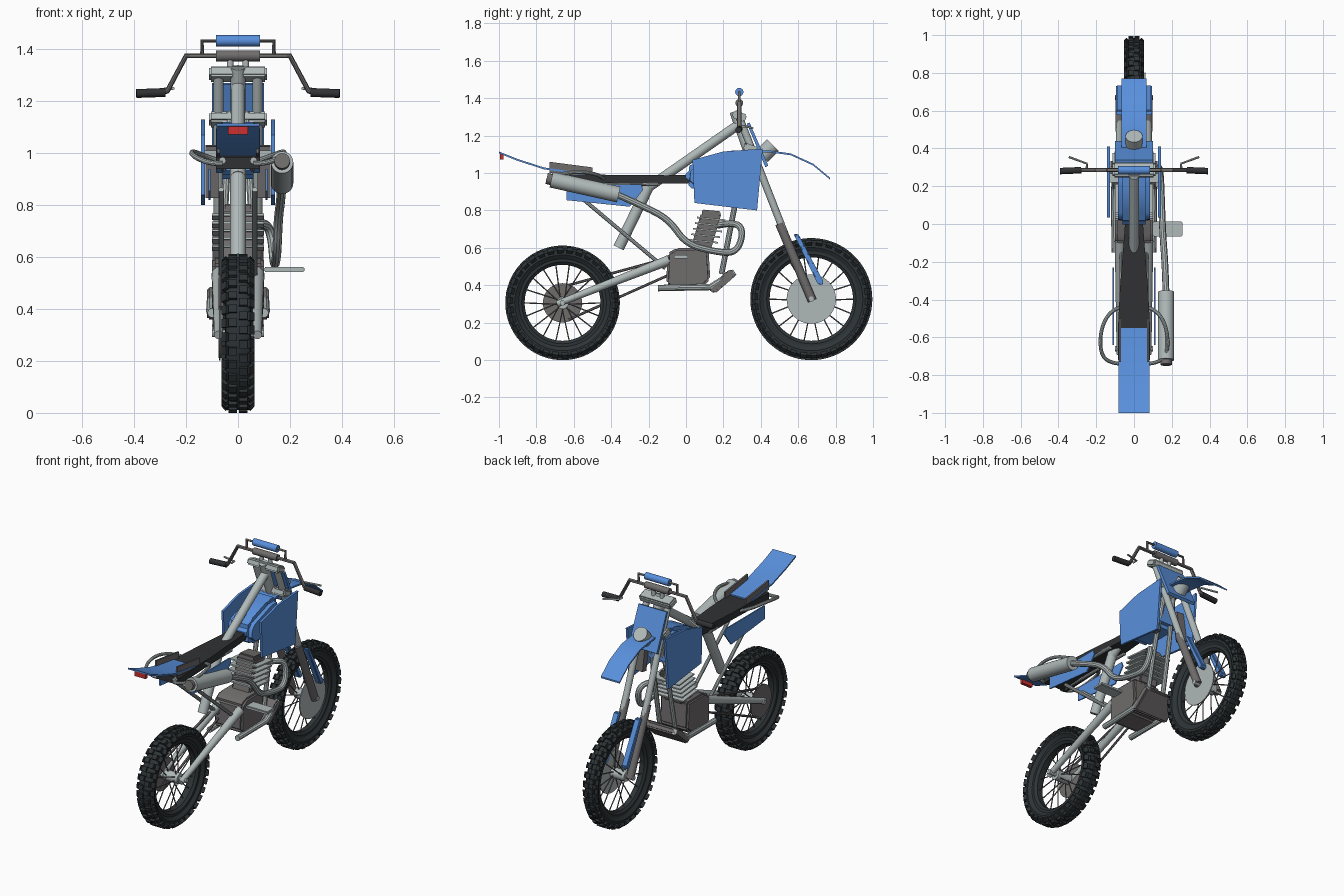
import bpy, bmesh, math
from mathutils import Vector, Matrix

if "Cube" in bpy.data.objects:
    bpy.data.objects.remove(bpy.data.objects["Cube"])


def colour(name, rgb):
    m = bpy.data.materials.new(name)
    m.diffuse_color = (*rgb, 1)
    m.use_nodes = True
    m.node_tree.nodes["Principled BSDF"].inputs["Base Color"].default_value = m.diffuse_color
    return m


BLUE = colour("blue_plastic", (0.10, 0.28, 0.72))
LIGHT = colour("light_metal", (0.43, 0.48, 0.48))
GREY = colour("dark_metal", (0.16, 0.15, 0.15))
RUBBER = colour("tyre_rubber", (0.027, 0.034, 0.038))
BLACK = colour("seat_black", (0.03, 0.031, 0.034))
RED = colour("red_lamp", (0.6, 0.03, 0.03))


def smooth(ob):
    bpy.ops.object.select_all(action='DESELECT')
    ob.select_set(True)
    bpy.context.view_layer.objects.active = ob
    bpy.ops.object.shade_smooth_by_angle(angle=math.radians(35))


def finish(bm, name, mat, soft=True):
    bmesh.ops.recalc_face_normals(bm, faces=bm.faces)
    me = bpy.data.meshes.new(name)
    bm.to_mesh(me)
    bm.free()
    me.materials.append(mat)
    ob = bpy.data.objects.new(name, me)
    bpy.context.collection.objects.link(ob)
    if soft:
        smooth(ob)
    return ob


def add_rod(bm, p, q, r1, r2=None, n=16):
    p, q = Vector(p), Vector(q)
    m = Matrix.Translation((p + q) / 2) @ (q - p).to_track_quat('Z', 'Y').to_matrix().to_4x4()
    bmesh.ops.create_cone(bm, cap_ends=True, segments=n, radius1=r1,
                          radius2=r1 if r2 is None else r2, depth=(q - p).length, matrix=m)


def rod(name, mat, p, q, r1, r2=None, n=16):
    bm = bmesh.new()
    add_rod(bm, p, q, r1, r2, n)
    return finish(bm, name, mat)


def add_box(bm, c, size, tilt=0, pre=None):
    m = (pre or Matrix()) @ Matrix.Translation(c) @ Matrix.Rotation(tilt, 4, 'X') @ Matrix.Diagonal((*size, 1))
    bmesh.ops.create_cube(bm, size=1, matrix=m)


def box(name, mat, c, size, tilt=0, bevel=0.0):
    bm = bmesh.new()
    add_box(bm, c, size, tilt)
    if bevel:
        bmesh.ops.bevel(bm, geom=bm.edges[:], offset=bevel, segments=2, affect='EDGES')
    return finish(bm, name, mat)


def prism(name, mat, yz, x0, x1, bevel=0.0):
    """Extrude a side profile across x."""
    bm = bmesh.new()
    f = bm.faces.new([bm.verts.new((x0, y, z)) for y, z in yz])
    new = bmesh.ops.extrude_face_region(bm, geom=[f])['geom']
    bmesh.ops.translate(bm, vec=(x1 - x0, 0, 0), verts=[v for v in new if isinstance(v, bmesh.types.BMVert)])
    if bevel:
        bmesh.ops.bevel(bm, geom=bm.edges[:], offset=bevel, segments=2, affect='EDGES')
    return finish(bm, name, mat)


def tube(name, mat, pts, r, curved=False):
    cu = bpy.data.curves.new(name, 'CURVE')
    cu.dimensions = '3D'
    cu.bevel_depth, cu.bevel_resolution, cu.use_fill_caps = r, 3, True
    sp = cu.splines.new('NURBS' if curved else 'POLY')
    sp.points.add(len(pts) - 1)
    for pt, co in zip(sp.points, pts):
        pt.co = (*co, 1)
    if curved:
        sp.order_u, sp.use_endpoint_u, sp.resolution_u = 3, True, 8
    ob = bpy.data.objects.new(name, cu)
    bpy.context.collection.objects.link(ob)
    ob.data.materials.append(mat)
    bpy.ops.object.select_all(action='DESELECT')
    ob.select_set(True)
    bpy.context.view_layer.objects.active = ob
    bpy.ops.object.convert(target='MESH')
    smooth(bpy.context.object)


def sheet(name, mat, rows, t):
    """Thin strip from (half width, y, z) stations."""
    bm = bmesh.new()
    prev = None
    for w, y, z in rows:
        ring = [bm.verts.new(c) for c in ((-w, y, z), (w, y, z), (w, y, z - t), (-w, y, z - t))]
        if prev:
            for i in range(4):
                bm.faces.new((prev[i], prev[(i + 1) % 4], ring[(i + 1) % 4], ring[i]))
        else:
            bm.faces.new(ring)
        prev = ring
    bm.faces.new(prev)
    return finish(bm, name, mat)


def lathe(name, mat, profile, y, z, n=48):
    """Closed (x, radius) profile turned about the axle."""
    bm = bmesh.new()
    rings = [[bm.verts.new((x, y + r * math.cos(2 * math.pi * i / n), z + r * math.sin(2 * math.pi * i / n)))
              for x, r in profile] for i in range(n)]
    k = len(profile)
    for i in range(n):
        a, b = rings[i], rings[(i + 1) % n]
        for j in range(k):
            bm.faces.new((a[j], a[(j + 1) % k], b[(j + 1) % k], b[j]))
    return finish(bm, name, mat)


def wheel(label, y, R, w):
    inner = R - 0.075
    lathe(label + "_tyre", RUBBER, [(-w * .55, inner), (-w * .9, R - .05), (-w * .85, R - .025), (-w * .5, R - .012),
          (w * .5, R - .012), (w * .85, R - .025), (w * .9, R - .05), (w * .55, inner)], y, R)
    lathe(label + "_rim", RUBBER, [(-w * .6, inner + .008), (-w * .6, inner - .012), (-w * .35, inner - .028),
          (w * .35, inner - .028), (w * .6, inner - .012), (w * .6, inner + .008)], y, R)
    # tread knobs: two staggered centre rows and two shoulder rows
    bm = bmesh.new()
    n = 34
    for i in range(n):
        for s in (-1, 1):
            a = 2 * math.pi * (i + .25 * s) / n
            pre = Matrix.Translation((0, y, R)) @ Matrix.Rotation(a, 4, 'X')
            add_box(bm, (s * w * .36, 0, R - .01), (w * .58, .03, .02), 0, pre)
            side = pre @ Matrix.Translation((s * w * .84, 0, R - .026)) @ Matrix.Rotation(s * .8, 4, 'Y')
            add_box(bm, (0, 0, 0), (w * .45, .034, .026), 0, side)
    finish(bm, label + "_tread", RUBBER, False)
    # crossed spokes
    bm = bmesh.new()
    for i in range(18):
        a = 2 * math.pi * i / 18
        b = a + (.25 if i % 2 else -.25)
        s = 1 if i % 4 < 2 else -1
        add_rod(bm, (s * .03, y + .03 * math.cos(b), R + .03 * math.sin(b)),
                (0, y + (inner - .02) * math.cos(a), R + (inner - .02) * math.sin(a)), .0035, n=6)
    finish(bm, label + "_spokes", GREY)
    rod(label + "_hub", LIGHT, (-.05, y, R), (.05, y, R), .033)
    rod(label + "_axle", LIGHT, (-.1, y, R), (.1, y, R), .014)


wheel("rear_wheel", -.66, .306, .055)
wheel("front_wheel", .67, .326, .045)
rod("brake_disc", LIGHT, (.056, .67, .326), (.062, .67, .326), .132, n=40)
rod("rear_sprocket", GREY, (-.073, -.66, .306), (-.067, -.66, .306), .105, n=36)
for z0, z1 in ((.40, .55), (.215, .46)):
    rod("chain_run", GREY, (-.07, -.63, z0), (-.07, -.08, z1), .007, n=6)

# paired parts on both sides
for s in (-1, 1):
    x = s * .075
    rod("swingarm", LIGHT, (x, -.69, .30), (x, -.09, .535), .017, .027)
    rod("fork_tube", LIGHT, (x, .28, 1.31), (x, .53, .67), .02)
    rod("fork_lower", GREY, (x, .50, .73), (x, .675, .318), .024)
    prism("fork_guard", BLUE, [(.575, .675), (.60, .675), (.735, .42), (.73, .40), (.705, .405)], x - .02, x + .02, .005)
    tube("subframe_strut", LIGHT, [(s * .065, -.55, .86), (s * .065, -.11, .49)], .011)
    tube("subframe_rail", LIGHT, [(s * .06, -.7, .95), (s * .055, -.15, .94)], .011)
    tube("frame_downtube", LIGHT, [(s * .03, .33, 1.16), (s * .05, .26, .82), (s * .055, .19, .46)], .015)
    tube("frame_cradle", LIGHT, [(s * .1, .26, .47), (s * .105, .13, .39), (s * .1, -.15, .385)], .018)
    prism("side_panel", BLUE, [(-.64, .855), (-.64, .94), (-.24, .94), (-.23, .91), (-.3, .82)],
          s * .105, s * .113)
    shroud = prism("tank_shroud", BLUE, [(.045, .84), (.035, 1.07), (.2, 1.115), (.41, 1.13), (.38, .80)],
                   s * .128, s * .142)
    tube("grab_rail", LIGHT, [(s * .07, -.44, .97), (s * .13, -.46, .99), (s * .18, -.57, 1.01),
         (s * .175, -.7, .99), (s * .11, -.74, .96), (s * .06, -.74, .96)], .01, True)
    prism("tail_plate", GREY, [(-.73, 1.0), (-.73, 1.06), (-.5, 1.03), (-.5, .98)], s * .07, s * .08)
    box("tank_bracket", LIGHT, (s * .11, .25, .99), (.05, .06, .04))
    box("radiator", GREY, (s * .1, .3, .93), (.05, .04, .2), .15)
    # controls
    rod("hand_grip", BLACK, (s * .28, .285, 1.234), (s * .392, .28, 1.23), .017)
    tube("lever", LIGHT, [(s * .25, .29, 1.25), (s * .25, .325, 1.25), (s * .345, .36, 1.24)][:1]
         + [(s * .25, .32, 1.25), (s * .345, .355, 1.24)], .006)
    rod("bar_riser", LIGHT, (s * .03, .285, 1.3), (s * .03, .285, 1.37), .013)
    rod("tail_bolt", LIGHT, (s * .06, -.735, .972), (s * .06, -.715, .972), .014, n=8)

# steering head and handlebar
for n, y, z in (("upper_clamp", .285, 1.305), ("lower_clamp", .345, 1.13)):
    box(n, LIGHT, (0, y, z), (.225, .075, .042), -.36, .008)
rod("steering_stem", LIGHT, (0, .26, 1.33), (0, .34, 1.1), .028)
tube("handlebar", GREY, [(-.29, .285, 1.235), (-.272, .285, 1.24), (-.2, .285, 1.375), (.2, .285, 1.375),
     (.272, .285, 1.24), (.29, .285, 1.235)], .011)
tube("crossbar", GREY, [(-.138, .285, 1.375), (-.138, .285, 1.433), (.138, .285, 1.433), (.138, .285, 1.375)], .008)
rod("crossbar_pad", BLUE, (-.085, .285, 1.433), (.085, .285, 1.433), .022)
rod("handlebar_clamp", GREY, (-.085, .285, 1.375), (.085, .285, 1.375), .021)

# frame spine and rear shock
rod("frame_spine", LIGHT, (0, -.22, .91), (0, .29, 1.265), .026)
rod("rear_shock", LIGHT, (0, -.36, .60), (0, -.19, .95), .03)

# engine
prism("engine_case", GREY, [(-.105, .41), (-.1, .57), (-.05, .6), (.12, .6), (.13, .43), (.08, .385), (-.08, .385)],
      -.1, .1, .012)
prism("engine_cylinder", GREY, [(.02, .58), (.13, .58), (.19, .785), (.08, .785)], -.065, .065, .008)
for i in range(5):
    box("cooling_fin", LIGHT, (0, .095 + i * .01, .635 + i * .03), (.2, .155, .009), -.1)
box("cylinder_head", GREY, (0, .135, .785), (.11, .1, .03), -.1, .006)
prism("skid_guard", GREY, [(.12, .375), (.155, .355), (.27, .455), (.25, .485), (.215, .475)], -.12, .12, .008)
prism("foot_peg", LIGHT, [(-.065, .543), (-.065, .562), (.012, .562), (.012, .543)], .1, .256, .004)

# exhaust
tube("exhaust_pipe", LIGHT, [(.04, .17, .72), (.1, .26, .74), (.13, .31, .69), (.14, .27, .57), (.145, .15, .58),
     (.15, 0, .62), (.155, -.09, .75), (.165, -.22, .82), (.17, -.38, .89)], .018, True)
rod("muffler", LIGHT, (.17, -.36, .885), (.17, -.72, .965), .043, n=24)
rod("muffler_tip", GREY, (.17, -.71, .963), (.17, -.745, .971), .03, n=24)

# seat, tank and bodywork
sheet("seat", BLACK, [(.085, -.72, .985), (.085, -.55, .992), (.075, -.35, .99), (.055, -.1, .988), (.045, .04, .99)], .045)
prism("fuel_tank", BLUE, [(-.005, .95), (.0, 1.02), (.04, 1.06), (.22, 1.12), (.3, 1.12), (.3, .9), (.05, .9)],
      -.085, .085, .025)
sheet("rear_fender", BLUE, [(.082, -1, 1.115), (.082, -.9, 1.075), (.083, -.76, 1.03), (.083, -.55, 1.0)], .01)
box("tail_lamp", RED, (0, -.985, 1.088), (.076, .02, .032))
sheet("front_fender", BLUE, [(.06, .2, 1.10), (.065, .35, 1.122), (.067, .45, 1.12), (.067, .56, 1.105), (.067, .68, 1.05),
      (.067, .77, .975)], .01)
prism("number_plate", BLUE, [(.325, 1.265), (.34, 1.27), (.44, 1.04), (.425, 1.03)], -.1, .1)
rod("headlamp", LIGHT, (0, .405, 1.09), (0, .465, 1.15), .045, n=20)
